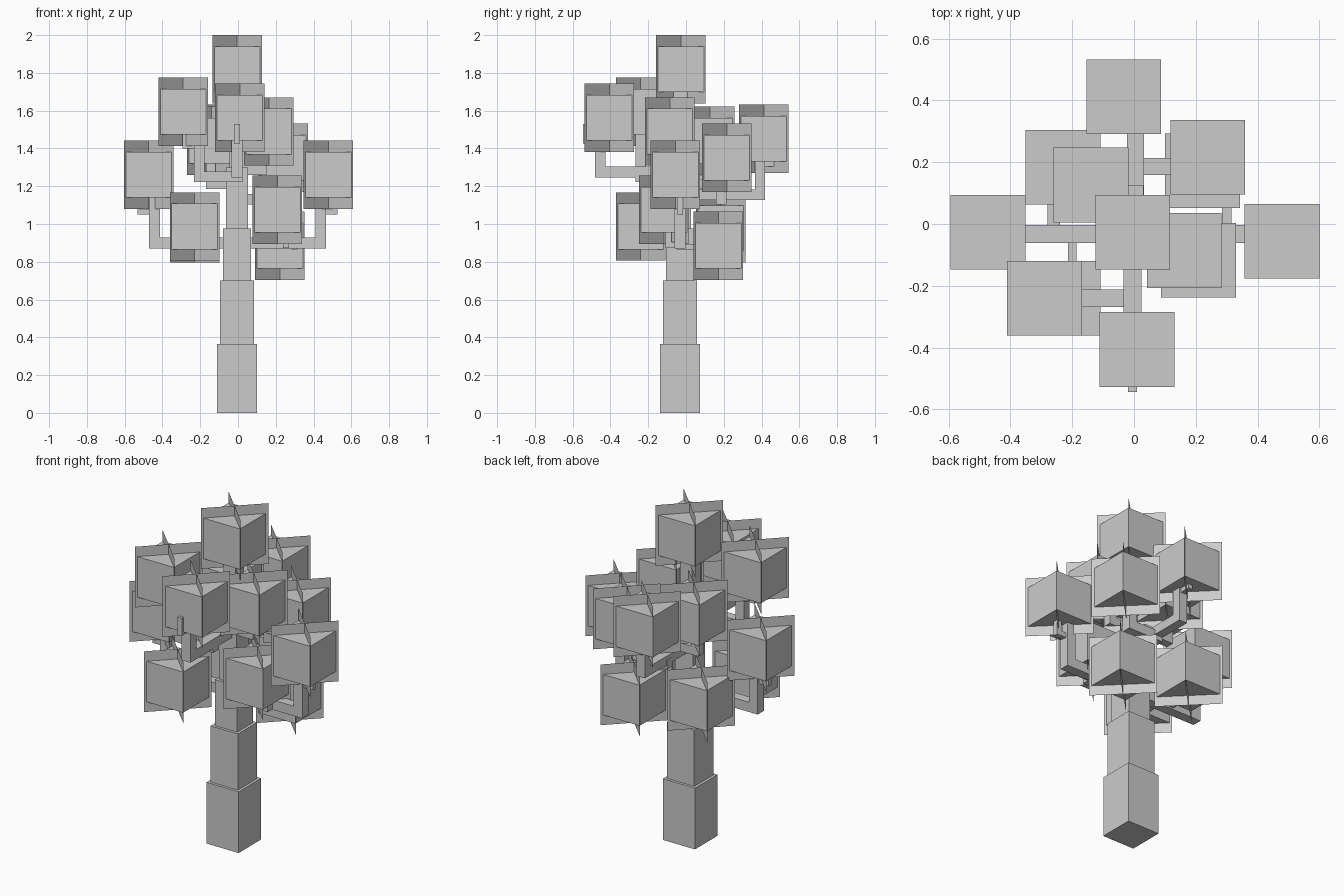
import bpy, bmesh

if "Cube" in bpy.data.objects:
    bpy.data.objects.remove(bpy.data.objects["Cube"])

grey = bpy.data.materials.new("light_grey")
grey.diffuse_color = (0.6, 0.6, 0.6, 1)
grey.use_nodes = True
grey.node_tree.nodes["Principled BSDF"].inputs["Base Color"].default_value = grey.diffuse_color


def finish(name, bm):
    me = bpy.data.meshes.new(name)
    bm.to_mesh(me)
    bm.free()
    me.materials.append(grey)
    ob = bpy.data.objects.new(name, me)
    bpy.context.collection.objects.link(ob)
    return ob


def add_box(bm, lo, hi):
    """Add an axis-aligned box between two corners."""
    verts = bmesh.ops.create_cube(bm, size=1)["verts"]
    for v in verts:
        for i in range(3):
            a, b = sorted((lo[i], hi[i]))
            v.co[i] = a if v.co[i] < 0 else b


def bar(bm, p, q, r):
    """Add a square bar along one axis from p to q."""
    add_box(bm, [min(a, b) - r for a, b in zip(p, q)],
            [max(a, b) + r for a, b in zip(p, q)])


# Stepped trunk: half width, bottom, top
TX, TY = -0.005, -0.032
bm = bmesh.new()
for r, z0, z1 in ((0.106, 0, 0.365), (0.09, 0.365, 0.70), (0.074, 0.70, 0.975),
                  (0.058, 0.975, 1.30), (0.04, 1.30, 1.72)):
    add_box(bm, (TX - r, TY - r, z0), (TX + r, TY + r, z1))
finish("trunk", bm)

# Foliage: a cube with two crossed diagonal sheets
CUBE, SHEET, TALL = 0.121, 0.131, 0.181


def foliage(name, x, y, z):
    bm = bmesh.new()
    add_box(bm, (x - CUBE, y - CUBE, z - CUBE), (x + CUBE, y + CUBE, z + CUBE))
    for s in (1, -1):
        bm.faces.new([bm.verts.new((x + a * SHEET, y + s * a * SHEET, z + b * TALL))
                      for a, b in ((-1, -1), (1, -1), (1, 1), (-1, 1))])
    finish(name, bm)


leaves = {
    "top": (-0.004, -0.027, 1.82),
    "left": (-0.473, -0.027, 1.26),
    "right": (0.479, -0.056, 1.26),
    "front": (0.01, -0.406, 1.563),
    "back": (-0.033, 0.412, 1.452),
    "upper_front_left": (-0.29, -0.24, 1.595),
    "lower_front_left": (-0.23, -0.24, 0.987),
    "lower_back_left": (-0.23, 0.184, 0.978),
    "upper_back_left": (-0.139, 0.126, 1.44),
    "upper_back_right": (0.239, 0.216, 1.35),
    "lower_back_right": (0.222, 0.172, 0.885),
    "upper_front_right": (0.163, -0.086, 1.49),
    "lower_front_right": (0.209, -0.117, 1.075),
}
for key, pos in leaves.items():
    foliage("foliage_" + key, *pos)


def branch(name, start, direction, reach, rise, r, twig=True):
    """Horizontal arm, riser, then a thin bent twig at the outer side."""
    bm = bmesh.new()
    x, y, z = start
    dx, dy = direction
    ex, ey = x + dx * reach, y + dy * reach
    bar(bm, start, (ex, ey, z), r)
    bar(bm, (ex, ey, z), (ex, ey, z + rise), r)
    if twig:
        tx, ty, tz = ex + dx * 0.075, ey + dy * 0.075, z + 0.165
        bar(bm, (ex, ey, tz), (tx, ty, tz), 0.015)
        bar(bm, (tx, ty, tz), (tx, ty, tz + 0.075), 0.015)
    finish(name, bm)


# Main branches with twigs
branch("branch_left", (TX, TY, 0.90), (-1, 0), 0.437, 0.25, 0.029)
branch("branch_right", (TX, TY, 0.90), (1, 0), 0.443, 0.25, 0.029)
branch("branch_front", (TX, TY, 1.275), (0, -1), 0.422, 0.2, 0.029)
branch("branch_back", (0.005, TY, 1.155), (0, 1), 0.424, 0.2, 0.027)

# Side branches springing from the main ones
branch("branch_upper_front_left", (TX, -0.24, 1.25), (-1, 0), 0.2, 0.25, 0.028)
branch("branch_upper_back_right", (0.005, 0.186, 1.13), (1, 0), 0.18, 0.15, 0.028)
branch("branch_upper_front_right", (TX, -0.05, 1.285), (1, 0), 0.13, 0.13, 0.025, False)
branch("branch_upper_back_left", (0.005, 0.10, 1.21), (-1, 0), 0.15, 0.15, 0.025, False)
branch("branch_lower_front_left", (-0.2, TY, 0.90), (0, -1), 0.14, 0.05, 0.014, False)
branch("branch_lower_back_left", (-0.26, TY, 0.90), (0, 1), 0.14, 0.05, 0.02, False)
branch("branch_lower_front_right", (0.255, TY, 0.89), (0, -1), 0.06, 0.1, 0.016, False)
branch("branch_lower_back_right", (0.30, TY, 0.88), (0, 1), 0.15, 0.03, 0.015, False)
